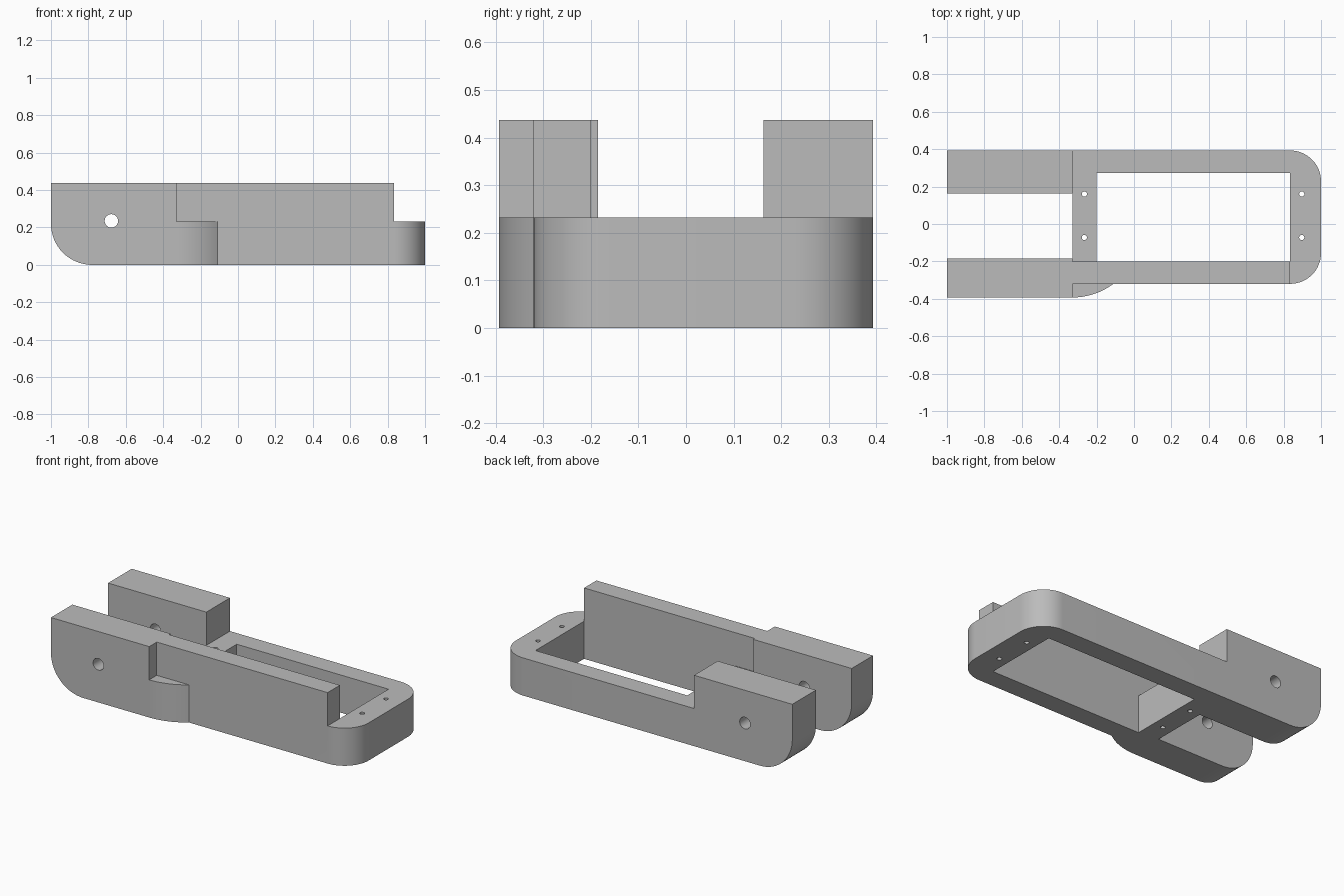
import bpy, bmesh, math
from mathutils import Vector

if "Cube" in bpy.data.objects:
    bpy.data.objects.remove(bpy.data.objects["Cube"])

H, STEP = 0.437, 0.232          # full height, height of the low frame


def arc(cx, cy, r, a0, a1, n=16):
    """Points along a circular arc, angles in degrees."""
    return [(cx + r * math.cos(math.radians(a0 + (a1 - a0) * i / n)),
             cy + r * math.sin(math.radians(a0 + (a1 - a0) * i / n)))
            for i in range(n + 1)]


def prism(name, pts, lo, hi, axis='Z'):
    """Extrude a 2D outline along Z, or an x-z profile along Y."""
    def place(p, d):
        return Vector((p[0], p[1], d)) if axis == 'Z' else Vector((p[0], d, p[1]))
    bm = bmesh.new()
    face = bm.faces.new([bm.verts.new(place(p, lo)) for p in pts])
    new = bmesh.ops.extrude_face_region(bm, geom=[face])['geom']
    bmesh.ops.translate(bm, vec=place((0, 0), hi - lo),
                        verts=[v for v in new if isinstance(v, bmesh.types.BMVert)])
    bmesh.ops.recalc_face_normals(bm, faces=bm.faces)
    mesh = bpy.data.meshes.new(name)
    bm.to_mesh(mesh)
    bm.free()
    obj = bpy.data.objects.new(name, mesh)
    bpy.context.collection.objects.link(obj)
    return obj


def rect(x0, y0, x1, y1):
    return [(x0, y0), (x1, y0), (x1, y1), (x0, y1)]


def combine(target, tool, operation='DIFFERENCE'):
    """Apply a boolean and remove the tool."""
    mod = target.modifiers.new("cut", 'BOOLEAN')
    mod.object, mod.operation, mod.solver = tool, operation, 'EXACT'
    bpy.context.view_layer.objects.active = target
    bpy.ops.object.modifier_apply(modifier=mod.name)
    bpy.data.objects.remove(tool, do_unlink=True)


# Plan outline: two arms on the left, bulged front side, rounded right end
plan = [(-1.1, -0.393)]
plan += arc(-0.33, -0.025, 0.368, -90, -53.3, 12)
plan += arc(0.835, -0.155, 0.165, -90, 0)
plan += arc(0.835, 0.228, 0.165, 0, 90)
plan += [(-1.1, 0.393), (-1.1, 0.163), (-0.33, 0.163), (-0.33, -0.185), (-1.1, -0.185)]
body = prism("bracket_body", plan, -0.1, 0.6)

# Side profile: rounded lower left corner
side = arc(-0.78, 0.22, 0.22, 180, 270) + [(1.2, 0), (1.2, H), (-1, H)]
combine(body, prism("side_profile", side, -0.6, 0.6, 'Y'), 'INTERSECT')

# Lower the frame, leaving the arms and the front wall tall
upper = [(-0.33, -0.2), (0.835, -0.2), (0.835, -0.6), (1.3, -0.6), (1.3, 0.6), (-0.33, 0.6)]
combine(body, prism("frame_step", upper, STEP, 0.8))
combine(body, prism("bulge_step", rect(-0.33, -0.6, -0.11, -0.32), STEP, 0.8))

# Window through the frame
combine(body, prism("window", rect(-0.2, -0.2, 0.835, 0.273), -0.3, 0.8))

# Pivot hole through both arms
combine(body, prism("pivot_hole", arc(-0.677, 0.235, 0.036, 0, 348.75, 31), -0.6, 0.6, 'Y'))

# Four screw holes in the cross bars
for x in (-0.265, 0.897):
    for y in (-0.072, 0.16):
        combine(body, prism("screw_hole", arc(x, y, 0.014, 0, 337.5, 15), -0.3, 0.8))

# Single grey finish
grey = bpy.data.materials.new("grey")
grey.diffuse_color = (0.5, 0.5, 0.5, 1)
grey.use_nodes = True
grey.node_tree.nodes["Principled BSDF"].inputs["Base Color"].default_value = grey.diffuse_color
body.data.materials.clear()
body.data.materials.append(grey)
for p in body.data.polygons:
    p.material_index = 0

bpy.ops.object.select_all(action='DESELECT')
body.select_set(True)
bpy.context.view_layer.objects.active = body
bpy.ops.object.shade_smooth_by_angle(angle=math.radians(25))
